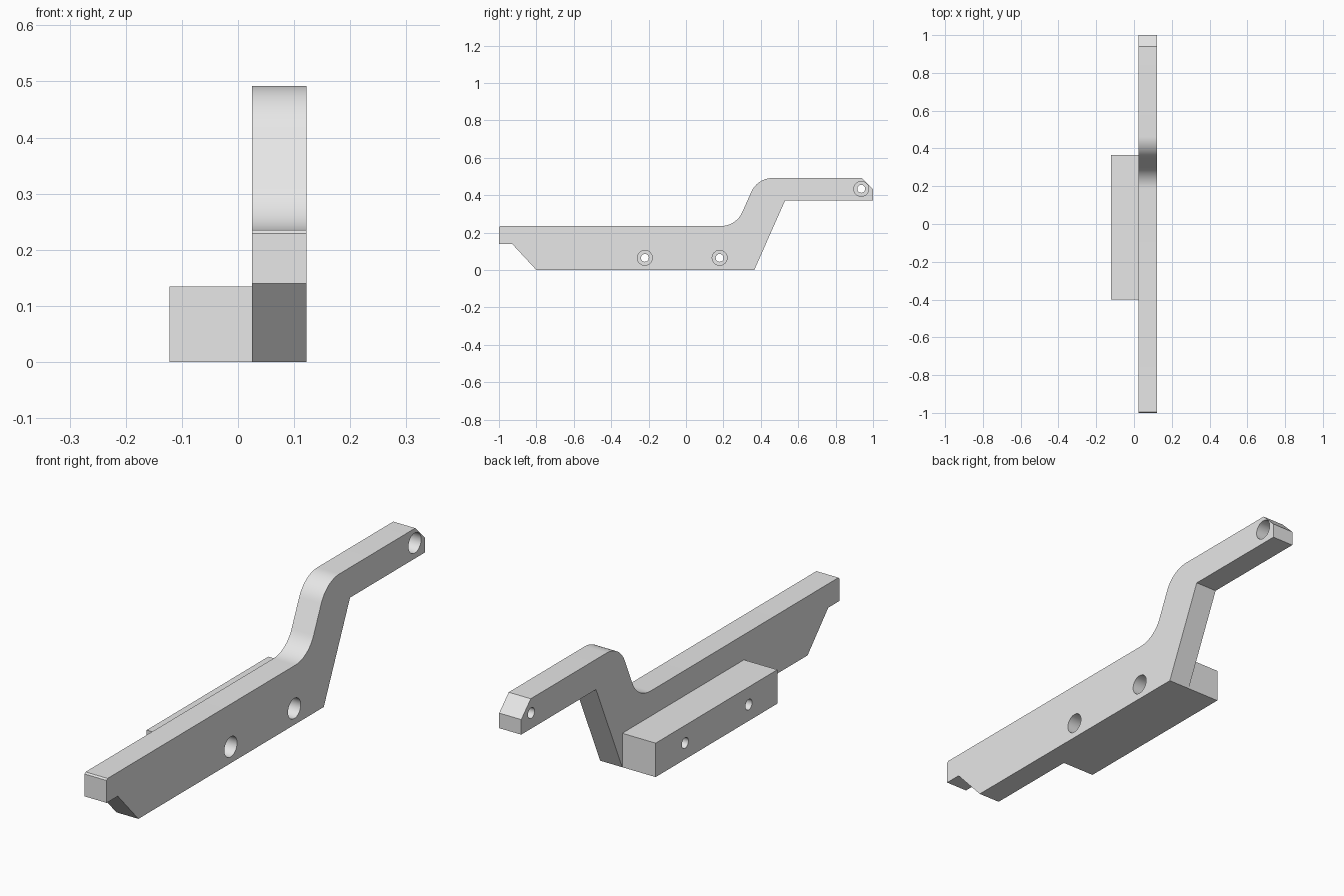
import bpy
import bmesh
from math import cos, sin, pi
from mathutils import Vector

cube = bpy.data.objects.get("Cube")
if cube:
    bpy.data.objects.remove(cube, do_unlink=True)

# Single grey finish
grey = bpy.data.materials.new("light grey")
grey.use_nodes = True
grey.diffuse_color = (0.8, 0.8, 0.8, 1)
grey.node_tree.nodes["Principled BSDF"].inputs["Base Color"].default_value = grey.diffuse_color

X_LEFT, X_JOINT, X_RIGHT = 0.122, 0.025, -0.122


def make_object(name, bm):
    bmesh.ops.recalc_face_normals(bm, faces=bm.faces)
    mesh = bpy.data.meshes.new(name)
    bm.to_mesh(mesh)
    bm.free()
    mesh.materials.append(grey)
    obj = bpy.data.objects.new(name, mesh)
    bpy.context.collection.objects.link(obj)
    return obj


def extrude_profile(name, points, x0, x1):
    """Solid from a side profile of (y, z) points."""
    bm = bmesh.new()
    face = bm.faces.new([bm.verts.new((x0, y, z)) for y, z in points])
    result = bmesh.ops.extrude_face_region(bm, geom=[face])
    verts = [g for g in result["geom"] if isinstance(g, bmesh.types.BMVert)]
    bmesh.ops.translate(bm, verts=verts, vec=(x1 - x0, 0, 0))
    return make_object(name, bm)


def fillet(before, corner, after, radius, steps=12):
    """Points of a round corner between two straight edges."""
    a, c, b = Vector(before), Vector(corner), Vector(after)
    u, v = (a - c).normalized(), (b - c).normalized()
    half = u.angle(v) / 2
    centre = c + (u + v).normalized() * radius / sin(half)
    sweep = pi - 2 * half
    mid = (c - centre).normalized()
    side = (u - mid * u.dot(mid)).normalized()
    angles = [sweep * (0.5 - i / steps) for i in range(steps + 1)]
    return [tuple(centre + radius * (mid * cos(t) + side * sin(t))) for t in angles]


# Cranked arm
upper, lower = (0.382, 0.492), (0.268, 0.235)
nose, tip = (-0.994, 0.235), (0.94, 0.492)
profile = [nose, (-1, 0.229), (-1, 0.14), (-0.93, 0.14), (-0.8, 0),
           (0.365, 0), (0.53, 0.372), (1, 0.372), (1, 0.432), tip]
profile += fillet(tip, upper, lower, 0.125)
profile += fillet(upper, lower, nose, 0.125)
arm = extrude_profile("cranked_arm", profile, X_JOINT, X_LEFT)

# Side mounting block
block = extrude_profile("mounting_block",
                        [(-0.4, 0), (0.365, 0), (0.365, 0.135), (-0.4, 0.135)],
                        X_RIGHT, X_JOINT)

# Stepped cutter for the counterbored bolt holes
HOLES = [(-0.22, 0.065), (0.18, 0.065), (0.937, 0.434)]
SECTIONS = [(0.2, 0.04), (X_LEFT - 0.06, 0.04), (X_LEFT - 0.06, 0.021), (-0.2, 0.021)]
SIDES = 32
bm = bmesh.new()
for y, z in HOLES:
    rings = [[bm.verts.new((x, y + r * cos(2 * pi * i / SIDES), z + r * sin(2 * pi * i / SIDES)))
              for i in range(SIDES)] for x, r in SECTIONS]
    for p, q in zip(rings, rings[1:]):
        for i in range(SIDES):
            j = (i + 1) % SIDES
            bm.faces.new((p[i], p[j], q[j], q[i]))
    bm.faces.new(rings[0])
    bm.faces.new(rings[-1])
cutter = make_object("bolt_hole_cutter", bm)
cutter.hide_render = True

# Drill both parts and keep crisp edges with smooth curves
for part in (arm, block):
    drill = part.modifiers.new("bolt holes", 'BOOLEAN')
    drill.operation = 'DIFFERENCE'
    drill.solver = 'EXACT'
    drill.object = cutter
    bpy.ops.object.select_all(action='DESELECT')
    part.select_set(True)
    bpy.context.view_layer.objects.active = part
    bpy.ops.object.modifier_apply(modifier=drill.name)
    bpy.ops.object.shade_smooth_by_angle(angle=pi / 6)

bpy.data.objects.remove(cutter, do_unlink=True)
